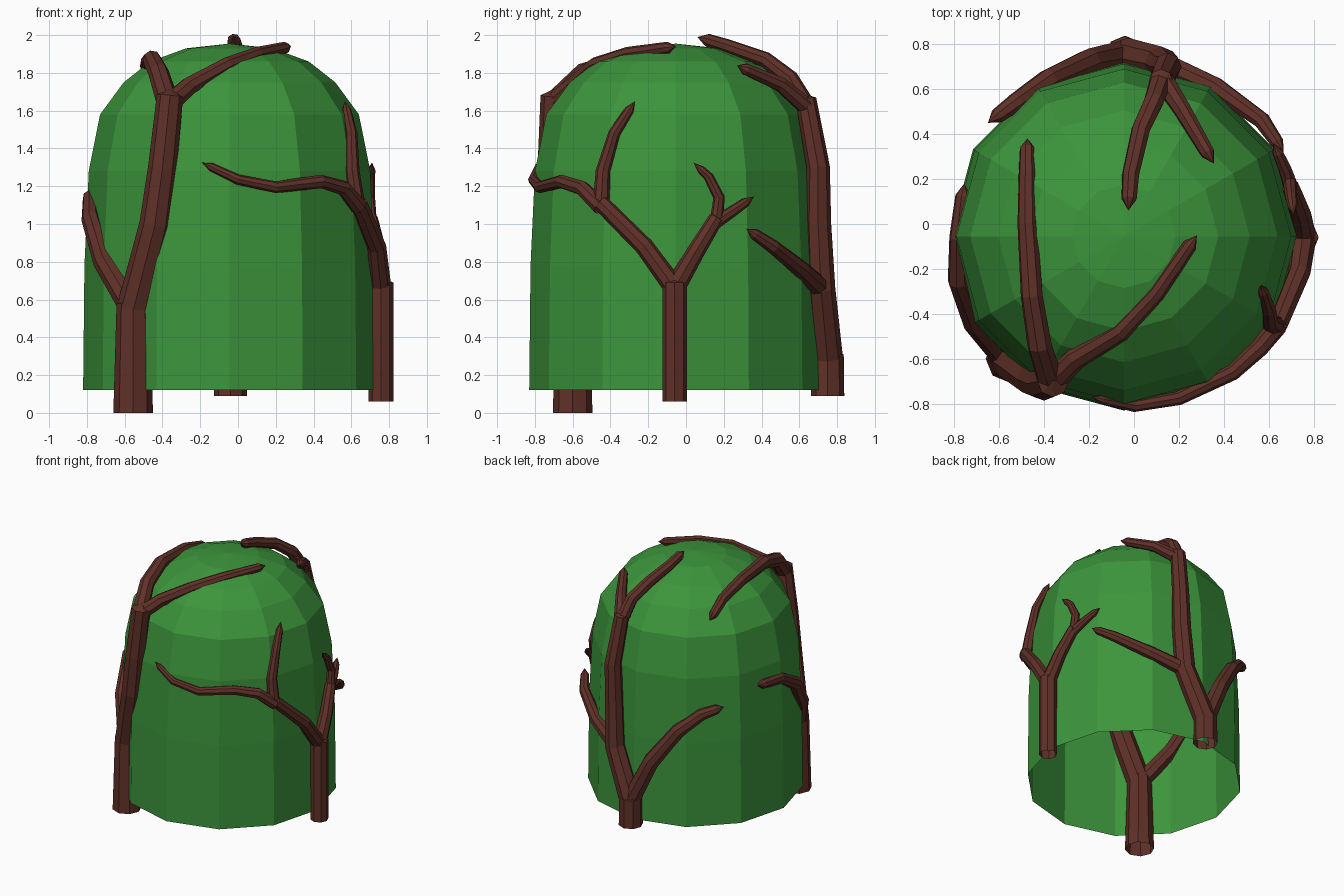
import bpy, bmesh, math
from mathutils import Vector


def material(name, rgb):
    m = bpy.data.materials.new(name)
    m.diffuse_color = (*rgb, 1)
    return m


GREEN = material("leaf green", (0.045, 0.30, 0.045))
BROWN = material("bark brown", (0.115, 0.030, 0.021))


def make_object(name, bm, mat):
    me = bpy.data.meshes.new(name)
    bm.to_mesh(me)
    bm.free()
    me.materials.append(mat)
    ob = bpy.data.objects.new(name, me)
    bpy.context.collection.objects.link(ob)
    return ob


def ring(bm, c, u, v, r, n):
    return [bm.verts.new(c + (u * math.cos(2 * math.pi * i / n) +
                              v * math.sin(2 * math.pi * i / n)) * r) for i in range(n)]


def bridge(bm, a, b):
    n = len(a)
    for i in range(n):
        bm.faces.new((a[i], a[(i + 1) % n], b[(i + 1) % n], b[i]))


def fan(bm, a, tip):
    p = bm.verts.new(tip)
    for i in range(len(a)):
        bm.faces.new((a[i], a[(i + 1) % len(a)], p))


def limb(bm, pts, r0, r1, pointed=True, n=8):
    """Tapered tube along a path, its last stretch closed to a blunt point."""
    p = [Vector(q) for q in pts]
    if pointed:  # shoulder just before the tip
        d = p[-1] - p[-2]
        p.insert(-1, p[-1] - d.normalized() * min(0.055, d.length * 0.5))
    body = p[:-1] if pointed else p
    last, u, t0 = None, Vector((1, 0, 0)), Vector((0, 0, 1))
    for i, c in enumerate(body):
        a, b = p[max(i - 1, 0)], p[min(i + 1, len(p) - 1)]
        t = (b - a).normalized()
        u = t0.rotation_difference(t) @ u
        t0 = t
        k = i / max(len(body) - 1, 1)
        cur = ring(bm, c, u, t.cross(u), r0 + (r1 - r0) * k, n)
        if last:
            bridge(bm, last, cur)
        last = cur
    end = p[-1] if pointed else p[-1] + t0 * r1 * 0.5
    fan(bm, last, end)


def tree(name, limbs):
    bm = bmesh.new()
    for l in limbs:
        limb(bm, *l)
    return make_object(name, bm, BROWN)


# Leafy dome, open underneath
bm = bmesh.new()
last = None
for z, r in ((0.12, 0.775), (0.78, 0.768), (1.28, 0.745), (1.58, 0.685),
             (1.75, 0.56), (1.86, 0.42), (1.93, 0.23)):
    cur = ring(bm, Vector((-0.045, -0.055, z)), Vector((1, 0, 0)), Vector((0, 1, 0)), r, 12)
    if last:
        bridge(bm, last, cur)
    last = cur
fan(bm, last, (-0.045, -0.055, 1.955))
make_object("leafy_dome", bm, GREEN)

# Front left tree: trunk, main stem, two crown branches, left branch
tree("front_left_tree", [
    ([(-.555, -.60, 0), (-.555, -.60, .58)], .105, .088, False),
    ([(-.555, -.60, .55), (-.44, -.69, 1.0), (-.40, -.71, 1.3), (-.36, -.70, 1.68)], .088, .07, False),
    ([(-.37, -.70, 1.64), (-.42, -.54, 1.80), (-.455, -.32, 1.87), (-.475, 0, 1.85),
      (-.475, .22, 1.79), (-.475, .38, 1.68)], .06, .034),
    ([(-.36, -.70, 1.64), (-.26, -.60, 1.73), (-.06, -.48, 1.84), (.10, -.31, 1.90),
      (.28, -.05, 1.94)], .055, .032),
    ([(-.56, -.60, .55), (-.71, -.43, .80), (-.78, -.25, 1.03), (-.78, -.06, 1.14),
      (-.755, .18, 1.16)], .065, .035),
])

# Right tree: trunk, front fork with two twigs, back fork with two twigs
tree("right_tree", [
    ([(.757, -.06, .06), (.757, -.06, .69)], .065, .065, False),
    ([(.757, -.06, .66), (.735, -.22, .88), (.64, -.45, 1.11)], .055, .045, False),
    ([(.64, -.45, 1.09), (.56, -.55, 1.19), (.44, -.66, 1.225), (.20, -.775, 1.195),
      (0, -.81, 1.235), (-.19, -.77, 1.325)], .045, .022),
    ([(.63, -.45, 1.09), (.605, -.44, 1.28), (.60, -.38, 1.48), (.565, -.27, 1.65)], .045, .025),
    ([(.757, -.06, .66), (.74, .05, .85), (.70, .16, 1.03)], .055, .04, False),
    ([(.70, .16, 1.01), (.695, .175, 1.14), (.70, .12, 1.25), (.71, .04, 1.325)], .035, .022),
    ([(.70, .16, 1.01), (.67, .25, 1.07), (.62, .36, 1.145)], .035, .025),
])

# Back tree: trunk, main stem, two crown branches, right branch, left branch
tree("back_tree", [
    ([(-.04, .75, .09), (-.04, .75, .31)], .088, .085, False),
    ([(-.04, .75, .28), (.12, .715, .66), (.14, .70, 1.0), (.15, .70, 1.3), (.12, .635, 1.66)],
     .082, .055, False),
    ([(.12, .64, 1.62), (.09, .55, 1.77), (.03, .42, 1.87), (-.015, .22, 1.94),
      (-.025, .06, 1.99)], .05, .035),
    ([(.13, .64, 1.62), (.22, .50, 1.74), (.355, .27, 1.84)], .048, .032),
    ([(.12, .715, .66), (.36, .61, .76), (.57, .46, .88), (.665, .32, .975)], .055, .03),
    ([(-.04, .75, .28), (-.20, .72, .62), (-.38, .64, .88), (-.52, .545, 1.01),
      (-.65, .45, 1.07)], .07, .035),
])
